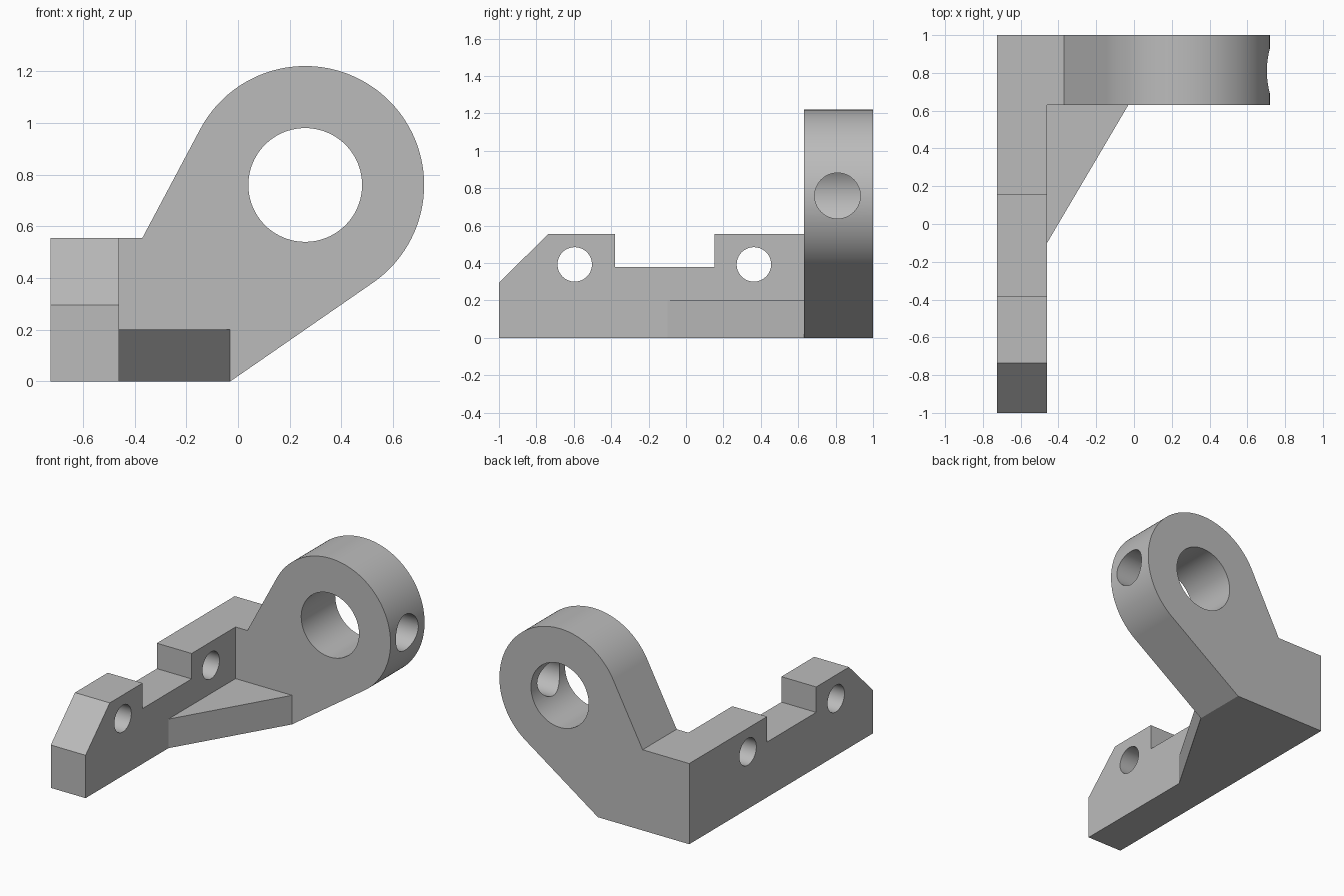
import bpy, bmesh
from math import sin, cos, asin, atan2, hypot, pi, radians
from mathutils import Vector

cube = bpy.data.objects.get("Cube")
if cube:
    bpy.data.objects.remove(cube, do_unlink=True)

grey = bpy.data.materials.new("plain_grey")
grey.use_nodes = True
grey.diffuse_color = (0.5, 0.5, 0.5, 1)
grey.node_tree.nodes["Principled BSDF"].inputs["Base Color"].default_value = (0.5, 0.5, 0.5, 1)


def extrude(name, points, axis, start, end):
    """Prism from a 2D profile, swept along one axis."""
    def place(p, depth):
        co = list(p)
        co.insert(axis, depth)
        return Vector(co)
    bm = bmesh.new()
    face = bm.faces.new([bm.verts.new(place(p, start)) for p in points])
    ext = bmesh.ops.extrude_face_region(bm, geom=[face])
    moved = [g for g in ext["geom"] if isinstance(g, bmesh.types.BMVert)]
    bmesh.ops.translate(bm, verts=moved, vec=place((0, 0), end - start))
    bmesh.ops.recalc_face_normals(bm, faces=bm.faces[:])
    mesh = bpy.data.meshes.new(name)
    bm.to_mesh(mesh)
    bm.free()
    mesh.materials.append(grey)
    obj = bpy.data.objects.new(name, mesh)
    bpy.context.collection.objects.link(obj)
    return obj


def arc(centre, radius, a, b, steps):
    return [(centre[0] + radius * cos(a + (b - a) * i / steps),
             centre[1] + radius * sin(a + (b - a) * i / steps)) for i in range(steps + 1)]


def cylinder(name, centre, radius, axis, start, end):
    return extrude(name, arc(centre, radius, 0, 2 * pi, 96)[:-1], axis, start, end)


def combine(target, other, operation):
    mod = target.modifiers.new(operation, 'BOOLEAN')
    mod.operation, mod.solver, mod.object = operation, 'EXACT', other
    bpy.context.view_layer.objects.active = target
    bpy.ops.object.modifier_apply(modifier=mod.name)
    bpy.data.objects.remove(other, do_unlink=True)


OUT, IN, TOP = -0.725, -0.46, 0.555
FRONT, BACK = 0.63, 1.0
EYE, EYE_R = (0.26, 0.76), 0.46


def tangent_angle(point, side):
    """Angle on the eye's rim where a line from the point touches it."""
    dx, dz = EYE[0] - point[0], EYE[1] - point[1]
    return atan2(dz, dx) + side * (pi / 2 - asin(EYE_R / hypot(dx, dz))) + side * 2 * asin(EYE_R / hypot(dx, dz)) - side * asin(EYE_R / hypot(dx, dz)) * 2


def rim_angle(point, side):
    """Normal direction of the tangent line running from the point to the rim."""
    dx, dz = EYE[0] - point[0], EYE[1] - point[1]
    heading = atan2(dz, dx) + side * asin(EYE_R / hypot(dx, dz))
    return heading + side * pi / 2


# Notched rail with a chamfered front end
bracket = extrude("bracket", [(-1, 0), (BACK, 0), (BACK, TOP), (0.153, TOP), (0.153, 0.38),
                              (-0.38, 0.38), (-0.38, TOP), (-0.737, TOP), (-1, 0.295)], 0, OUT, IN)

# Eye plate, its flanks tangent to the round end
foot, shoulder = (-0.03, 0), (-0.37, TOP)
rim = arc(EYE, EYE_R, rim_angle(foot, -1), rim_angle(shoulder, 1), 96)
plate = extrude("eye_plate", [(IN, 0), foot] + rim + [shoulder, (IN, TOP)], 1, FRONT, BACK)
combine(bracket, plate, 'UNION')

# Triangular gusset in the inner corner
gusset = extrude("gusset", [(IN, -0.1), (foot[0], FRONT), (IN, FRONT)], 2, 0, 0.2)
combine(bracket, gusset, 'UNION')

# Main bore, side hole into the bore, and two rail holes
combine(bracket, cylinder("bore", EYE, 0.22, 1, 0.5, 1.2), 'DIFFERENCE')
combine(bracket, cylinder("side_hole", (0.81, EYE[1]), 0.122, 0, EYE[0], 0.9), 'DIFFERENCE')
for y in (-0.595, 0.363):
    combine(bracket, cylinder("rail_hole", (y, 0.393), 0.092, 0, -0.9, -0.3), 'DIFFERENCE')

# Merge coplanar seams and smooth the round faces
bm = bmesh.new()
bm.from_mesh(bracket.data)
bmesh.ops.remove_doubles(bm, verts=bm.verts[:], dist=0.0001)
bmesh.ops.dissolve_limit(bm, angle_limit=radians(0.5), verts=bm.verts[:], edges=bm.edges[:])
bm.to_mesh(bracket.data)
bm.free()
bpy.ops.object.select_all(action='DESELECT')
bracket.select_set(True)
bpy.context.view_layer.objects.active = bracket
bpy.ops.object.shade_smooth_by_angle(angle=radians(30))
weighted = bracket.modifiers.new("weighted_normals", 'WEIGHTED_NORMAL')
weighted.keep_sharp = True
